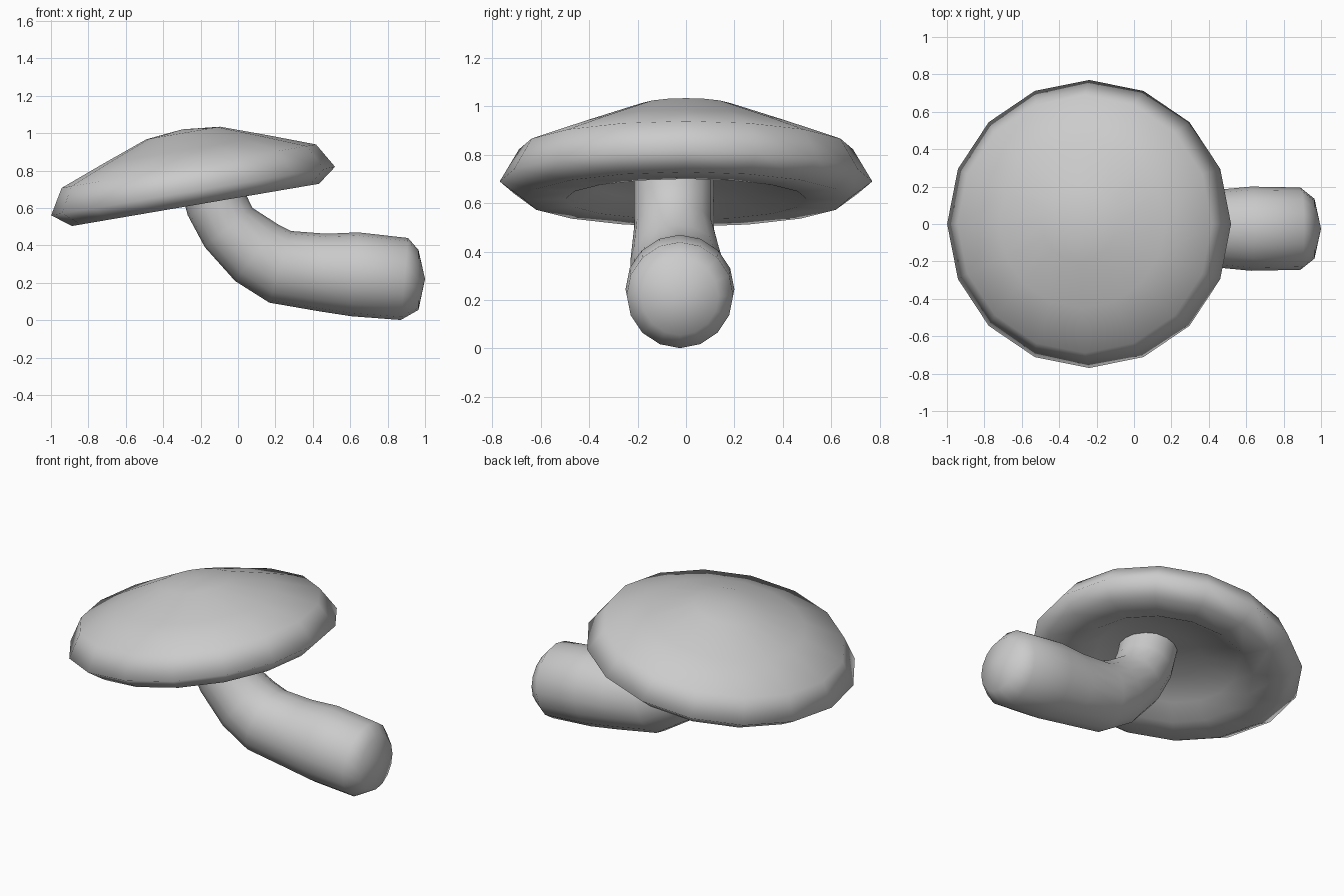
import bpy
import bmesh
from math import cos, sin, pi, radians
from mathutils import Matrix, Vector

default = bpy.data.objects.get("Cube")
if default:
    bpy.data.objects.remove(default)

SIDES = 16

grey = bpy.data.materials.new("plain_grey")
grey.use_nodes = True
colour = (0.6, 0.6, 0.6, 1)
grey.diffuse_color = colour
grey.node_tree.nodes["Principled BSDF"].inputs["Base Color"].default_value = colour


def loft(name, frames):
    """Skin rings given as (centre, side axis, up axis, radius); zero radius makes a pole."""
    bm = bmesh.new()
    rings = []
    for centre, a, b, r in frames:
        if r == 0:
            rings.append([bm.verts.new(centre)] * SIDES)
        else:
            angles = [2 * pi * i / SIDES for i in range(SIDES)]
            rings.append([bm.verts.new(centre + r * (a * cos(t) + b * sin(t))) for t in angles])
    for lower, upper in zip(rings, rings[1:]):
        for i in range(SIDES):
            j = (i + 1) % SIDES
            corners = dict.fromkeys((lower[i], lower[j], upper[j], upper[i]))
            bm.faces.new(list(corners))
    bmesh.ops.recalc_face_normals(bm, faces=bm.faces)
    mesh = bpy.data.meshes.new(name)
    bm.to_mesh(mesh)
    bm.free()
    mesh.materials.append(grey)
    mesh.shade_smooth()
    obj = bpy.data.objects.new(name, mesh)
    bpy.context.collection.objects.link(obj)
    return obj


# Cap: a tilted lathe with a domed top, rolled rim and hollow underside
profile = [(0, .335), (.2, .315), (.45, .225), (.69, .135), (.77, 0), (.67, -.075),
           (.5, -.075), (.4, -.01), (.2, .03), (0, .04)]
X, Y, Z = Vector((1, 0, 0)), Vector((0, 1, 0)), Vector((0, 0, 1))
cap = loft("mushroom_cap", [(Z * h, X, Y, r) for r, h in profile])
cap.matrix_world = Matrix.Translation((-.24, 0, .69)) @ Matrix.Rotation(radians(-9.7), 4, "Y")

# Stem: rings swept along the bend, thicker toward the rounded foot (x, y, z, radius)
path = [(-.15, -.05, .76, .165), (-.115, -.05, .62, .165), (-.05, -.05, .495, .165),
        (.1, -.04, .36, .19), (.225, -.03, .285, .2), (.45, -.025, .255, .208),
        (.625, -.025, .245, .225), (.89, -.025, .22, .22), (.965, -.025, .215, .16),
        (1, -.025, .22, 0)]
points = [Vector(p[:3]) for p in path]
frames = []
for i, p in enumerate(points):
    along = points[min(i + 1, len(points) - 1)] - points[max(i - 1, 0)]
    along.y = 0
    frames.append((p, Y, along.normalized().cross(Y), path[i][3]))
loft("mushroom_stem", frames)
